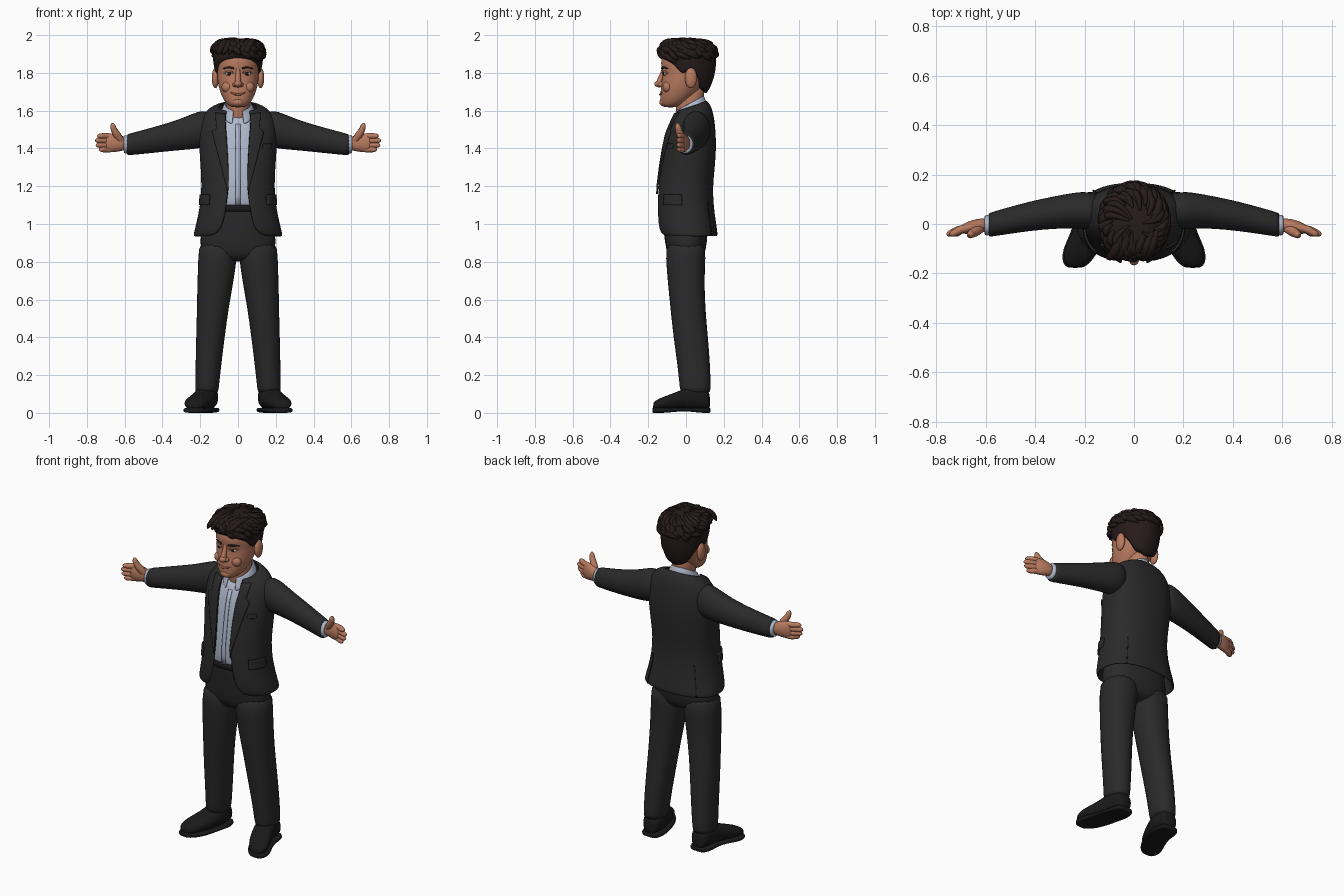
import bpy, bmesh, math, random
from math import sin, cos, pi, radians
from mathutils import Vector

cube = bpy.data.objects.get("Cube")
if cube:
    bpy.data.objects.remove(cube)
random.seed(4)


def material(name, r, g, b):
    m = bpy.data.materials.new(name)
    m.use_nodes = True
    m.diffuse_color = (r, g, b, 1)
    bsdf = m.node_tree.nodes["Principled BSDF"]
    bsdf.inputs["Base Color"].default_value = (r, g, b, 1)
    bsdf.inputs["Roughness"].default_value = 0.8
    return m


SUIT = material("charcoal cloth", .023, .023, .024)
DARK = material("black leather", .01, .01, .01)
SHIRT = material("pale blue cotton", .42, .48, .6)
SKIN = material("skin", .48, .195, .115)
HAIR = material("dark brown hair", .02, .011, .011)
LIP = material("lip", .33, .11, .075)
WHITE = material("eye white", .6, .55, .52)


def finish(name, mesh, mat, sub=0, mirror=False, thick=0):
    ob = bpy.data.objects.new(name, mesh)
    bpy.context.collection.objects.link(ob)
    mesh.materials.clear()
    mesh.materials.append(mat)
    for f in mesh.polygons:
        f.use_smooth = True
    if thick:
        s = ob.modifiers.new("Thickness", 'SOLIDIFY')
        s.thickness = thick
    if sub:
        ob.modifiers.new("Smooth", 'SUBSURF').levels = sub
        ob.modifiers["Smooth"].render_levels = sub
    if mirror:
        ob.modifiers.new("Mirror", 'MIRROR')
    return ob


def grid(name, rows, mat, closed=True, sub=1, **kw):
    """Skin a list of equal point rows; closed rows also get end caps."""
    bm = bmesh.new()
    vs = [[bm.verts.new(p) for p in r] for r in rows]
    n = len(rows[0])
    for lo, hi in zip(vs, vs[1:]):
        for i in range(n if closed else n - 1):
            j = (i + 1) % n
            bm.faces.new((lo[i], lo[j], hi[j], hi[i]))
    if closed:
        bm.faces.new(vs[0][::-1])
        bm.faces.new(vs[-1])
        bmesh.ops.recalc_face_normals(bm, faces=bm.faces)
    mesh = bpy.data.meshes.new(name)
    bm.to_mesh(mesh)
    bm.free()
    return finish(name, mesh, mat, sub, **kw)


def spow(v, p):
    return math.copysign(abs(v) ** p, v)


def body_pt(a, row, p=1.0, off=0.0):
    """Point on a body section (z, half width, front y, back y); angle 0 is front."""
    z, hw, yf, yb = row[:4]
    return Vector((spow(sin(a), p) * (hw + off),
                   (yf + yb) / 2 - spow(cos(a), p) * ((yb - yf) / 2 + off), z))


def body(name, mat, rows, n=20, p=1.0, **kw):
    return grid(name, [[body_pt(2 * pi * i / n, r, p) for i in range(n)] for r in rows], mat, **kw)


def limb(name, mat, axis, rings, n=16, p=1.0, **kw):
    """Rings are (position on axis, centre 1, centre 2, radius 1, radius 2)."""
    rows = []
    for t, c1, c2, r1, r2 in rings:
        row = []
        for i in range(n):
            a = 2 * pi * i / n
            q = [c1 + r1 * spow(cos(a), p), c2 + r2 * spow(sin(a), p)]
            q.insert(axis, t)
            row.append(q)
        rows.append(row)
    return grid(name, rows, mat, mirror=True, **kw)


def lerp(rows, z):
    for a, b in zip(rows, rows[1:]):
        if z <= b[0]:
            break
    t = min(1, max(0, (z - a[0]) / (b[0] - a[0])))
    return [u + (v - u) * t for u, v in zip(a, b)]


def strands(name, mat, paths, mirror=False, res=3):
    """Tapered tubes through (x, y, z, radius) points."""
    cu = bpy.data.curves.new(name, 'CURVE')
    cu.dimensions = '3D'
    cu.bevel_depth, cu.bevel_resolution, cu.use_fill_caps = 1, res, True
    for path in paths:
        s = cu.splines.new('NURBS')
        s.points.add(len(path) - 1)
        for q, (x, y, z, r) in zip(s.points, path):
            q.co, q.radius = (x, y, z, 1), r
        s.order_u, s.use_endpoint_u, s.resolution_u = 3, True, 4
    tmp = bpy.data.objects.new(name + " path", cu)
    bpy.context.collection.objects.link(tmp)
    bpy.context.view_layer.update()
    dg = bpy.context.evaluated_depsgraph_get()
    mesh = bpy.data.meshes.new_from_object(tmp.evaluated_get(dg))
    bpy.data.objects.remove(tmp)
    return finish(name, mesh, mat, mirror=mirror)


def ball(name, mat, loc, size):
    bm = bmesh.new()
    bmesh.ops.create_uvsphere(bm, u_segments=20, v_segments=12, radius=1)
    for v in bm.verts:
        v.co = Vector([c * s + l for c, s, l in zip(v.co, size, loc)])
    mesh = bpy.data.meshes.new(name)
    bm.to_mesh(mesh)
    bm.free()
    return finish(name, mesh, mat, mirror=loc[0] != 0)


# Jacket: an open-fronted shell; the last column is the half opening
P = .85
JACKET = [(.935, .236, -.135, .166, .15), (.95, .235, -.148, .168, .105), (1.0, .222, -.156, .16, .078),
          (1.1, .2, -.156, .146, .06), (1.2, .193, -.151, .142, .048), (1.3, .198, -.139, .153, .05),
          (1.4, .206, -.123, .16, .055), (1.48, .207, -.106, .158, .06), (1.54, .2, -.088, .15, .065),
          (1.585, .175, -.07, .135, .065), (1.608, .135, -.062, .118, .062), (1.618, .1, -.058, .106, .06)]


def jacket_pt(a, z, off=0.0):
    v = body_pt(a, lerp(JACKET, z), P, off)
    v.z += .35 * v.y * max(0, (z - 1.48) / .14)
    return v


def edge(z, extra=0.0):
    r = lerp(JACKET, z)
    return math.asin(min(1, (r[4] + extra) / r[1]) ** (1 / P))


def patch(name, mat, lo, hi, z0, z1, off=.008, n=8, mirror=True):
    """A raised piece of cloth following the jacket between two angle limits."""
    zs = [z0 + (z1 - z0) * i / n for i in range(n + 1)]
    rows = [[jacket_pt(lo(z) + (hi(z) - lo(z)) * j / 6, z, off) for j in range(7)] for z in zs]
    return grid(name, rows, mat, closed=False, sub=0, mirror=mirror, thick=.009)


cols = 36
grid("jacket", [[jacket_pt(edge(r[0]) + (2 * pi - 2 * edge(r[0])) * i / cols, r[0])
                 for i in range(cols + 1)] for r in JACKET], SUIT, closed=False, thick=.012)
LAPEL = [(1.16, .002), (1.3, .035), (1.46, .068), (1.5, .072), (1.505, .045), (1.6, .05)]
patch("lapel", SUIT, edge, lambda z: edge(z, lerp(LAPEL, z)[1]), 1.16, 1.605, n=20)
patch("hip_pocket_flap", SUIT, lambda z: .8, lambda z: 1.5, 1.1, 1.155)
patch("breast_pocket", SUIT, lambda z: .62, lambda z: .95, 1.4, 1.425, off=.005, mirror=False)
patch("back_vent", DARK, lambda z: 2.42, lambda z: 2.45, .94, 1.12, off=.003)

# Sleeves, cuffs and hands
limb("sleeve", SUIT, 0, [(.13, .05, 1.505, .07, .085), (.19, .055, 1.503, .078, .102), (.24, .055, 1.49, .074, .096),
     (.32, .047, 1.47, .067, .082), (.42, .032, 1.45, .061, .072), (.51, .013, 1.433, .055, .064),
     (.582, -.003, 1.42, .05, .058), (.59, -.004, 1.42, .048, .056)])
limb("shirt_cuff", SHIRT, 0, [(.56, -.003, 1.421, .043, .05), (.6, -.005, 1.422, .043, .05), (.606, -.005, 1.422, .04, .047)])
limb("palm", SKIN, 0, [(.585, -.004, 1.424, .028, .034), (.62, -.006, 1.428, .029, .042), (.65, -.011, 1.43, .029, .051),
     (.685, -.018, 1.43, .023, .052), (.705, -.024, 1.43, .012, .044)])
fingers = []
for z, tip in ((1.466, .745), (1.442, .757), (1.417, .752), (1.394, .735)):
    fingers.append([(.66, -.014, z, .014), (.70, -.02, z, .0165), (tip - .025, -.034, z, .015),
                    (tip - .005, -.042, z, .012), (tip, -.045, z, .003)])
strands("fingers", SKIN, fingers, mirror=True)
strands("thumb", SKIN, [[(.615, -.012, 1.435, .02), (.64, -.03, 1.47, .021), (.658, -.04, 1.5, .017),
                         (.664, -.045, 1.525, .014), (.667, -.046, 1.535, .003)]], mirror=True)

# Shirt front, button placket and folded collar
body("shirt", SHIRT, [(1.08, .165, -.128, .11), (1.1, .166, -.134, .11), (1.2, .165, -.136, .11), (1.3, .165, -.123, .12),
     (1.4, .165, -.108, .12), (1.48, .15, -.09, .12), (1.54, .11, -.066, .11), (1.58, .08, -.045, .1)], p=.85)
collar = []
for k in range(4):
    row = []
    for i in range(29):
        a = .33 + (2 * pi - .66) * i / 28
        c = cos(a)
        drop = (.055 + .025 * max(0, c) ** 3) * (1 - k / 3)
        r = .094 - .024 * k / 3
        row.append((r * sin(a), .018 - (r + .006) * c, 1.64 - .04 * c - drop))
    collar.append(row)
grid("shirt_collar", collar, SHIRT, closed=False, thick=.006)
grid("shirt_placket", [[(x, lerp([(1.1, -.139), (1.2, -.141), (1.4, -.113), (1.48, -.095), (1.53, -.075)], z)[1], z)
     for x in (-.012, .012)] for z in (1.1, 1.15, 1.2, 1.3, 1.4, 1.48, 1.53)], SHIRT, closed=False, sub=0, thick=.004)

# Trousers and belt
body("trouser_seat", SUIT, [(.8, .1, -.06, .06), (.83, .19, -.1, .1), (.9, .207, -.112, .112), (1.0, .19, -.125, .12),
     (1.08, .175, -.134, .12), (1.1, .174, -.134, .12)], p=.85)
body("belt", DARK, [(1.065, .178, -.137, .123), (1.068, .179, -.14, .124), (1.1, .178, -.141, .124), (1.104, .176, -.137, .122)], p=.85)
limb("trouser_leg", SUIT, 2, [(.105, .165, .05, .06, .079), (.115, .165, .05, .063, .083), (.25, .157, .042, .069, .088),
     (.4, .146, .025, .077, .093), (.55, .134, .01, .085, .094), (.7, .119, 0, .098, .099), (.82, .108, -.002, .104, .107),
     (.92, .104, 0, .106, .108)], p=.92)

# Shoes: toes turned outward along the length
SHOE = [(.128, .162, .03, .085), (.115, .163, .05, .115), (.07, .164, .062, .14), (.02, .168, .064, .135),
        (-.04, .186, .067, .105), (-.1, .214, .069, .083), (-.145, .23, .056, .066), (-.168, .237, .036, .05), (-.174, .238, .018, .04)]
limb("shoe_upper", DARK, 1, [(y, cx, .014 + h / 2, w, h / 2 - .004) for y, cx, w, h in SHOE], p=.85)
limb("shoe_sole", DARK, 1, [(y * 1.02, cx, .014 if y > .02 or y < -.05 else .018, w + .006, .014 if y > .02 or y < -.05 else .01)
                            for y, cx, w, h in SHOE], p=.5)

# Head and neck
body("neck", SKIN, [(1.5, .058, -.03, .08), (1.56, .06, -.05, .085), (1.62, .061, -.055, .09), (1.7, .064, -.06, .1), (1.74, .05, -.04, .09)])
HEAD = [(1.617, .028, -.115, -.05), (1.627, .052, -.13, -.02), (1.65, .073, -.137, .02), (1.69, .092, -.136, .06),
        (1.73, .104, -.132, .09), (1.77, .11, -.127, .11), (1.8, .111, -.123, .12), (1.83, .113, -.132, .128),
        (1.87, .113, -.134, .13), (1.92, .1, -.115, .12), (1.955, .06, -.06, .08)]
body("head", SKIN, HEAD, n=28, p=.95)


def face_y(x, z):
    r = lerp(HEAD, z)
    return body_pt(math.asin(x / r[1]), r).y


ball("ear", SKIN, (.12, .026, 1.773), (.019, .032, .054))
ball("nose_tip", SKIN, (0, -.142, 1.742), (.021, .025, .019))
ball("nostril_wing", SKIN, (.017, -.133, 1.738), (.012, .016, .012))
strands("nose_bridge", SKIN, [[(0, -.118, 1.82, .012), (0, -.125, 1.795, .012), (0, -.138, 1.765, .015), (0, -.142, 1.745, .017)]])
ball("cheek", SKIN, (.055, face_y(.055, 1.725) + .018, 1.725), (.032, .026, .03))
ball("chin", SKIN, (0, -.116, 1.645), (.034, .025, .023))
ball("eye", WHITE, (.048, face_y(.048, 1.796) + .002, 1.796), (.019, .008, .01))
ball("iris", DARK, (.047, face_y(.047, 1.796) - .004, 1.796), (.0095, .005, .0095))
strands("eyelid", SKIN, [[(x, face_y(x, z) - .005, z, r) for x, z, r in ((.025, 1.8, .004), (.047, 1.813, .006), (.074, 1.799, .004))]], mirror=True)
strands("eyebrow", HAIR, [[(x, face_y(x, z) - .001, z, r) for x, z, r in
                           ((.022, 1.823, .005), (.05, 1.834, .007), (.078, 1.822, .003))]], mirror=True)
strands("mouth", LIP, [[(x, face_y(abs(x), z) - .001, z, r) for x, z, r in
                        ((-.04, 1.697, .002), (-.02, 1.688, .006), (0, 1.685, .006), (.02, 1.688, .006), (.04, 1.697, .002))]])

# Hair: a cap with a shaped hairline, then curled locks on top
CAP = [(1.66, .078, -.06, .088), (1.72, .102, -.1, .13), (1.8, .122, -.125, .155), (1.88, .134, -.14, .162),
       (1.93, .13, -.137, .15), (1.962, .105, -.11, .115), (1.98, .06, -.06, .06), (1.983, .02, -.015, .025)]
HEM = [(0, 1.885), (35, 1.868), (58, 1.84), (72, 1.785), (82, 1.79), (95, 1.825), (113, 1.77), (135, 1.695), (180, 1.668)]


def hem(a):
    d = math.degrees(a) % 360
    return lerp(HEM, min(d, 360 - d))[1]


rows = []
for k in range(13):
    t = 1 - (1 - k / 12) ** 1.5
    rows.append([])
    for i in range(48):
        a = 2 * pi * i / 48
        rows[-1].append(body_pt(a, lerp(CAP, hem(a) + (1.983 - hem(a)) * t)))
grid("hair_cap", rows, HAIR)
locks = []
for k in range(90):
    a = 2 * pi * k / 34 + random.uniform(-.1, .1)
    top = (1.98, 1.955, 1.925)[k // 34] + random.uniform(-.012, .004)
    drop, swirl = random.uniform(.03, .06), random.uniform(.35, .75)
    path = []
    for t, r in ((0, .004), (.25, .013), (.55, .017), (.8, .012), (1, .002)):
        b = a + swirl * t
        z = max(top - drop * t, hem(b) + .012)
        path.append((*body_pt(b, lerp(CAP, z), off=.004 * sin(pi * t)), r))
    locks.append(path)
strands("hair_locks", HAIR, locks, res=1)
# Swept quiff above the forehead
strands("quiff", HAIR, [[(x, -.03, 1.965, .012), (x - .015, -.085, 1.968, .02), (x - .035, -.125, 1.94, .019),
                         (x - .055, -.138, 1.908, .012), (x - .06, -.137, 1.895, .002)]
                        for x in (-.05, -.02, .01, .04, .07, .09)], res=2)
